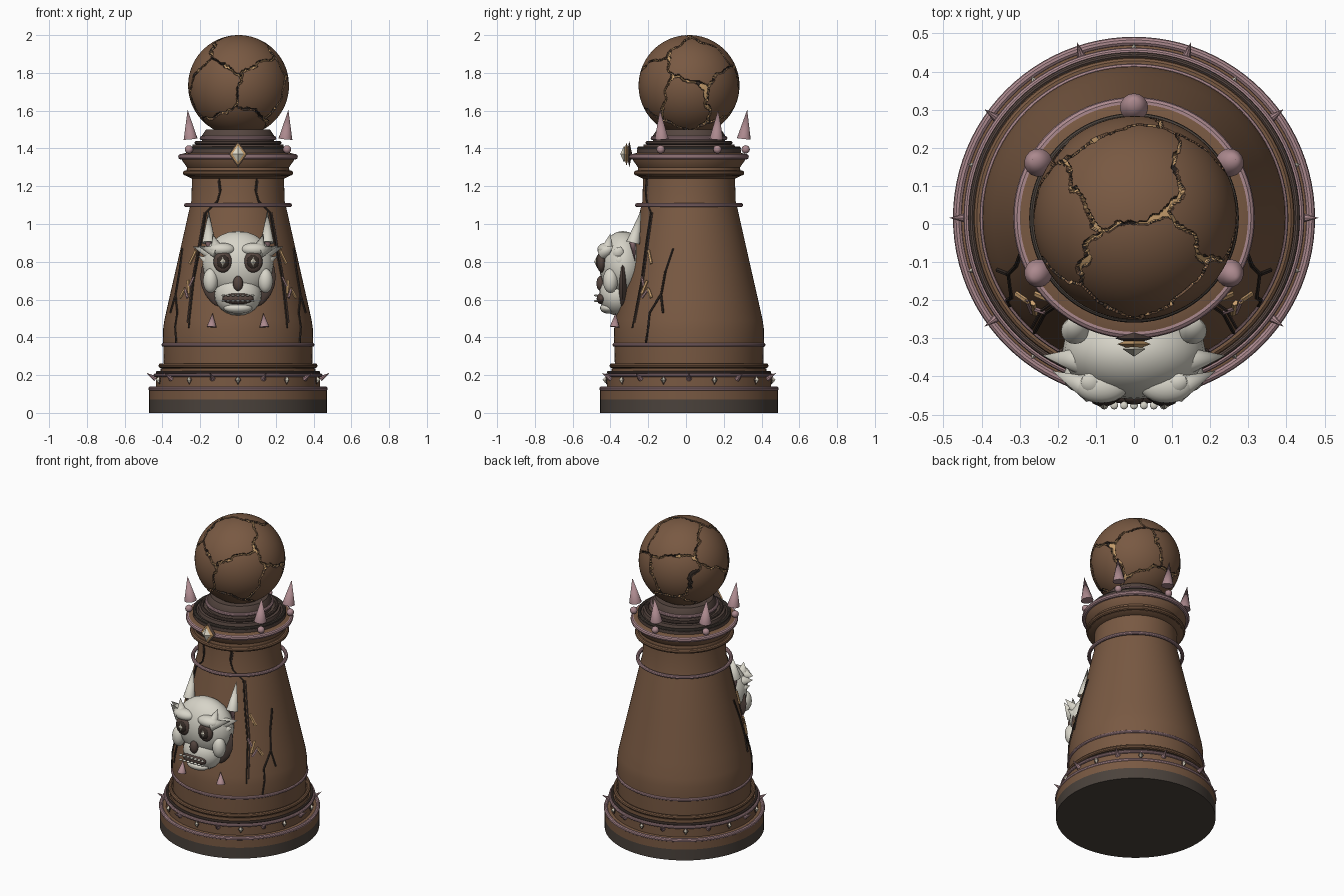
import bpy, bmesh, math
from mathutils import Vector, Matrix, noise

if "Cube" in bpy.data.objects:
    bpy.data.objects.remove(bpy.data.objects["Cube"])

CY = 0.016  # axis of the turned parts
def mat(name, r, g, b):
    m = bpy.data.materials.new(name)
    m.diffuse_color = (r, g, b, 1)
    m.use_nodes = True
    m.node_tree.nodes["Principled BSDF"].inputs["Base Color"].default_value = m.diffuse_color
    return m

BROWN = mat("brown wood", 0.19, 0.10, 0.055)
PINK = mat("dusty pink", 0.41, 0.25, 0.27)
BONE = mat("bone", 0.68, 0.66, 0.58)
DARK = mat("dark base", 0.07, 0.055, 0.045)
GOLD = mat("gold", 0.60, 0.36, 0.16)
SOOT = mat("soot", 0.035, 0.025, 0.02)
SOCKET = mat("socket brown", 0.09, 0.06, 0.05)
GEM = mat("pale gem", 0.85, 0.80, 0.66)

def finish(name, bm, mats, angle=35):
    bmesh.ops.recalc_face_normals(bm, faces=bm.faces)
    me = bpy.data.meshes.new(name)
    bm.to_mesh(me)
    bm.free()
    for m in (mats if isinstance(mats, list) else [mats]):
        me.materials.append(m)
    me.shade_smooth()
    me.set_sharp_from_angle(angle=math.radians(angle))
    ob = bpy.data.objects.new(name, me)
    bpy.context.collection.objects.link(ob)
    return ob

def lathe(name, prof, m, n=96, closed=False):
    bm = bmesh.new()
    rows = []
    for r, z in prof:
        rows.append([bm.verts.new((r*math.cos(2*math.pi*i/n), CY + r*math.sin(2*math.pi*i/n), z))
                     for i in range(n)])
    pairs = list(zip(rows, rows[1:])) + ([(rows[-1], rows[0])] if closed else [])
    for a, b in pairs:
        for i in range(n):
            j = (i+1) % n
            bm.faces.new((a[i], a[j], b[j], b[i]))
    if not closed:
        bm.faces.new(rows[0])
        bm.faces.new(rows[-1])
    return finish(name, bm, m)

def ring(name, r, z, t, m):
    prof = [(r + t*math.cos(k*math.pi/5), z + t*math.sin(k*math.pi/5)) for k in range(10)]
    return lathe(name, prof, m, closed=True)

def add_cone(bm, a, b, r1, r2=0.0, n=12):
    a, b = Vector(a), Vector(b)
    d = b - a
    M = Matrix.Translation((a+b)/2) @ d.to_track_quat('Z', 'Y').to_matrix().to_4x4()
    bmesh.ops.create_cone(bm, cap_ends=True, segments=n, radius1=r1, radius2=r2, depth=d.length, matrix=M)

def add_ball(bm, c, r, n=24):
    M = Matrix.Translation(c) @ Matrix.Diagonal((*r, 1))
    bmesh.ops.create_uvsphere(bm, u_segments=n, v_segments=n//2, radius=1, matrix=M)

def add_gem(bm, c, ang, w, t, h):
    M = Matrix.Translation(c) @ Matrix.Rotation(ang, 4, 'Z') @ Matrix.Diagonal((t, w, h, 1))
    bmesh.ops.create_uvsphere(bm, u_segments=4, v_segments=2, radius=1, matrix=M)

def polar(r, deg, z):
    a = math.radians(deg)
    return Vector((r*math.cos(a), CY + r*math.sin(a), z))

def balls(name, m, *items):
    bm = bmesh.new()
    for c, r in items:
        for s in ((1, -1) if c[0] else (1,)):
            add_ball(bm, (c[0]*s, c[1], c[2]), r)
    return finish(name, bm, m, 60)

def cones(name, m, *items, n=12):
    bm = bmesh.new()
    for a, b, r in items:
        for s in (1, -1):
            add_cone(bm, (a[0]*s, *a[1:]), (b[0]*s, *b[1:]), r, 0, n)
    return finish(name, bm, m)

# turned pedestal, tower and collar
lathe("base_foot", [(0.47, 0), (0.47, 0.07)], DARK)
lathe("base_step", [(0.47, 0.07), (0.47, 0.13), (0.435, 0.135), (0.435, 0.205), (0.41, 0.21),
                    (0.41, 0.235), (0.39, 0.24)], BROWN)
tower = [(0.392, 0.23), (0.396, 0.36), (0.397, 0.44), (0.39, 0.49), (0.37, 0.58), (0.32, 0.80),
         (0.257, 1.08), (0.247, 1.12), (0.243, 1.25)]
lathe("tower_body", tower, BROWN)
lathe("collar", [(0.245, 1.24), (0.275, 1.255), (0.27, 1.30), (0.295, 1.335), (0.30, 1.37), (0.27, 1.378)], BROWN)
lathe("collar_top", [(0.275, 1.37), (0.275, 1.395), (0.245, 1.40), (0.24, 1.42), (0.19, 1.425)], SOCKET)
lathe("ball_cup", [(0.19, 1.40), (0.19, 1.47), (0.17, 1.50)], SOCKET)
for name, r, z, t, m in (
        ("base_lower_ring", 0.463, 0.128, 0.012, PINK), ("base_upper_ring", 0.437, 0.20, 0.010, PINK),
        ("base_dark_ring", 0.427, 0.215, 0.008, SOCKET), ("base_bead", 0.408, 0.25, 0.013, BROWN),
        ("tower_lower_ring", 0.395, 0.36, 0.010, PINK), ("tower_upper_ring", 0.275, 1.10, 0.011, PINK),
        ("collar_bead", 0.278, 1.27, 0.014, BROWN), ("collar_ring", 0.302, 1.356, 0.015, PINK),
        ("collar_dark_ring", 0.265, 1.40, 0.010, DARK), ("cup_lower_ring", 0.22, 1.43, 0.010, SOCKET),
        ("cup_ring", 0.192, 1.455, 0.011, PINK)):
    ring(name, r, z, t, m)

# cracked ball: veins follow the borders between plates
SEEDS = [Vector(s).normalized() for s in (
    (-.6, -.75, -.1), (.6, -.78, -.1), (.05, -.55, .8), (-.1, .5, .82), (.8, .25, .5), (-.85, -.1, .5),
    (-.9, .35, -.3), (-.35, .95, .05), (.6, .75, -.2), (.95, -.1, -.4), (0, -.5, -.9), (0, .5, -.9))]
def gap(p):
    q = p + 0.10*noise.noise_vector(p*4) + 0.035*noise.noise_vector(p*13)
    d = sorted((q-s).length for s in SEEDS)
    return d[1] - d[0]
def vein_width(p):
    return 0.032 + 0.13*max(0, noise.noise(p*2.3 + Vector((3, 1, 7))) - 0.12)
bm = bmesh.new()
bmesh.ops.create_icosphere(bm, subdivisions=7, radius=1)
for f in bm.faces:
    p = f.calc_center_median().normalized()
    g, w = gap(p), vein_width(p)
    if g < w:
        f.material_index = 1 if (g < w*0.72 and noise.noise(p*3.1) > -0.18) else 2
for v in bm.verts:
    p = v.co.normalized()
    v.co = p * (0.255 if gap(p) < vein_width(p)*0.8 else 0.267)
bmesh.ops.translate(bm, verts=bm.verts, vec=(0.003, CY, 1.733))
finish("cracked_ball", bm, [BROWN, GOLD, SOOT], 50)

# crown spikes and studs
bm, bs = bmesh.new(), bmesh.new()
for deg in (-30, 30, 90, 150, 210):
    add_cone(bm, polar(0.29, deg, 1.45), polar(0.308, deg, 1.605), 0.037, 0, 16)
    add_ball(bs, polar(0.30, deg, 1.395), (0.022,)*3, 16)
finish("crown_spikes", bm, PINK)
finish("crown_studs", bs, PINK, 60)

# base spikes alternating with gems
bm, bg, bt = bmesh.new(), bmesh.new(), bmesh.new()
for k in range(10):
    add_cone(bm, polar(0.435, 36*k, 0.18), polar(0.485, 36*k, 0.212), 0.015, 0, 8)
    a = 18 + 36*k
    add_gem(bt, polar(0.437, a, 0.175), math.radians(a), 0.016, 0.012, 0.026)
    add_gem(bg, polar(0.442, a, 0.175), math.radians(a), 0.010, 0.016, 0.018)
finish("base_spikes", bm, PINK)
finish("base_gems", bg, GEM, 10)
finish("base_gem_settings", bt, SOCKET, 10)

# front collar gem
for name, y, w, t, h, m in (("gem_back", -0.30, 0.05, 0.015, 0.07, SOCKET),
                            ("gem_frame", -0.315, 0.044, 0.018, 0.062, GOLD),
                            ("gem_stone", -0.328, 0.030, 0.020, 0.045, GEM)):
    bm = bmesh.new()
    add_gem(bm, (0, y, 1.37), -math.pi/2, w, t, h)
    finish(name, bm, m, 10)

# skull mask
balls("mask_backing", SOCKET, ((0, -0.335, 0.72), (0.20, 0.03, 0.19)))
balls("skull", BONE,
      ((0, -0.335, 0.785), (0.188, 0.125, 0.178)), ((0, -0.36, 0.625), (0.125, 0.10, 0.11)),
      ((0.085, -0.425, 0.865), (0.07, 0.045, 0.035)), ((0.145, -0.40, 0.70), (0.04, 0.04, 0.065)),
      ((0, -0.41, 0.555), (0.075, 0.045, 0.03)))
balls("eye_sockets", SOCKET, ((0.08, -0.447, 0.80), (0.05, 0.025, 0.057)))
balls("eye_rings", SOOT, ((0.08, -0.462, 0.80), (0.033, 0.016, 0.038)))
balls("nose_hole", SOCKET, ((0, -0.452, 0.685), (0.027, 0.022, 0.04)))
balls("mouth", SOCKET, ((0, -0.448, 0.605), (0.083, 0.025, 0.03)))
bm = bmesh.new()
for s in (1, -1):
    add_gem(bm, (s*0.08, -0.474, 0.80), -math.pi/2, 0.018, 0.012, 0.026)
finish("eye_glints", bm, GEM, 10)
bm = bmesh.new()
for z in (0.622, 0.592):
    for i in range(-3, 4):
        add_ball(bm, (i*0.026, -0.476, z), (0.011, 0.011, 0.006), 10)
finish("teeth", bm, BONE, 60)

# horns and thorns around the mask
cones("horns", BONE, ((0.155, -0.28, 0.90), (0.155, -0.237, 1.075), 0.036), n=16)
cones("horn_stems", PINK, ((0.155, -0.285, 0.92), (0.16, -0.27, 0.80), 0.02))
cones("brow_thorns", BONE,
      ((0.11, -0.42, 0.86), (0.135, -0.40, 0.95), 0.035), ((0.11, -0.435, 0.85), (0.215, -0.385, 0.885), 0.035),
      ((0.13, -0.36, 0.84), (0.24, -0.345, 0.88), 0.04), ((0.15, -0.35, 0.80), (0.21, -0.36, 0.83), 0.03))
cones("jaw_thorns", PINK, ((0.14, -0.378, 0.455), (0.135, -0.372, 0.53), 0.026))

# surface cracks and splinters, each point an angle from the front and a height
def tower_r(z):
    for (r0, z0), (r1, z1) in zip(tower, tower[1:]):
        if z0 <= z <= z1:
            return r0 + (r1-r0)*(z-z0)/(z1-z0)
    return 0.25
def cracks(name, m, t, *paths):
    bm = bmesh.new()
    for path in paths:
        for s in (1, -1):
            pts = [polar(tower_r(z) + 0.002, -90 + s*a, z) for a, z in path]
            for p, q in zip(pts, pts[1:]):
                add_cone(bm, p, q, t, t, 6)
    finish(name, bm, m)

cracks("side_cracks", SOOT, 0.006, [(74, 0.87), (68, 0.75), (66, 0.63), (57, 0.53), (57, 0.46), (55, 0.37)],
       [(66, 0.62), (69, 0.53)])
cracks("long_cracks", SOOT, 0.005, [(24, 1.24), (22, 1.18), (26, 1.12), (40, 1.06), (41, 0.9), (43, 0.7), (41, 0.45)])
cracks("long_crack_veins", SOCKET, 0.004, [(25.5, 1.23), (23.5, 1.17)], [(42.5, 1.06), (43.5, 0.9), (45, 0.7), (43, 0.48)])
cracks("gold_splinters", GOLD, 0.009, [(46, 0.86), (52, 0.79)], [(50, 0.70), (46, 0.63)], [(52, 0.66), (57, 0.61)])
cracks("pink_splinters", PINK, 0.007, [(47, 0.61), (53, 0.66)], [(43, 0.72), (47, 0.67)])
